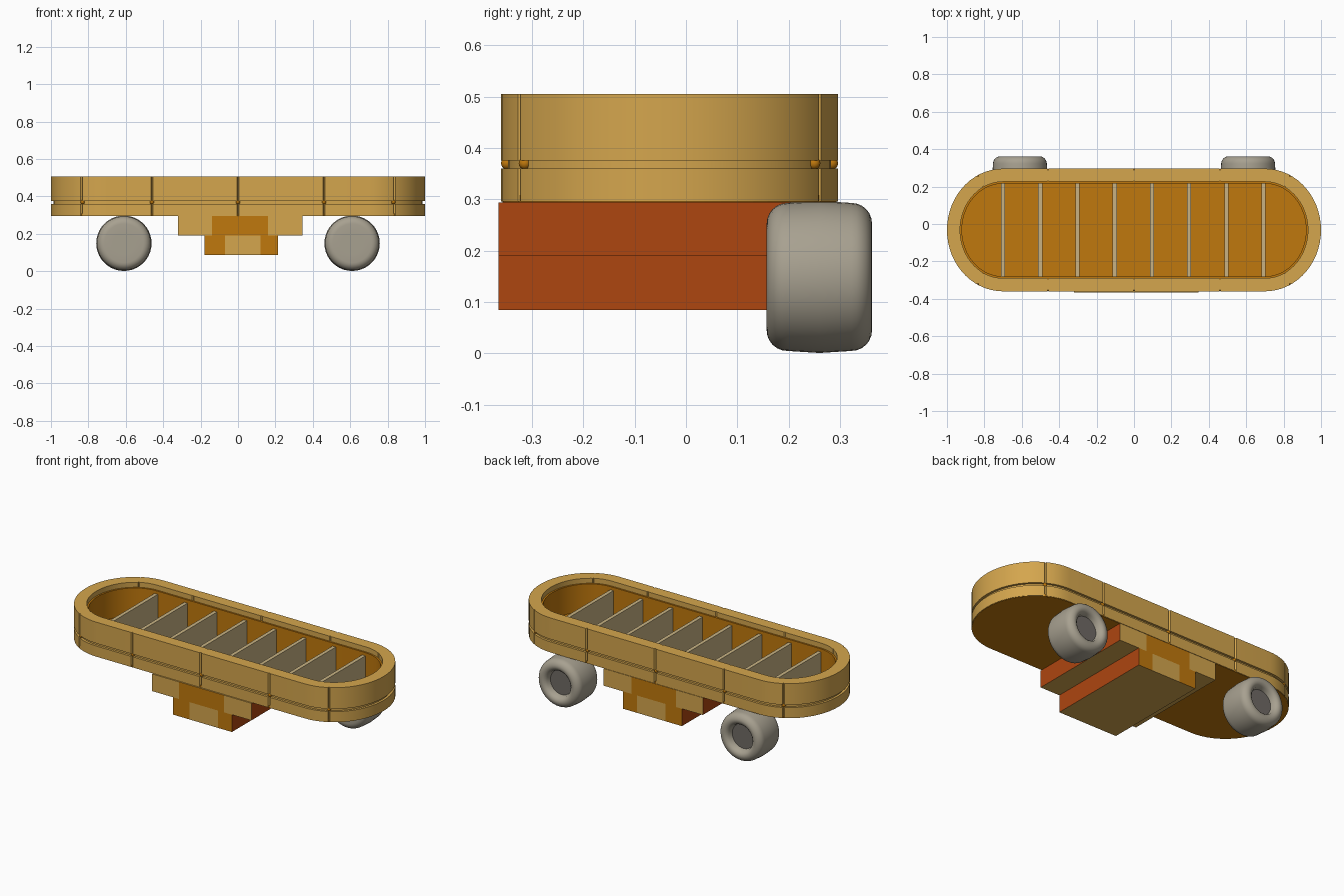
import bpy, bmesh
from math import sin, cos, radians, pi
from mathutils import Matrix

cube = bpy.data.objects.get("Cube")
if cube:
    bpy.data.objects.remove(cube, do_unlink=True)


def material(name, r, g, b):
    m = bpy.data.materials.new(name)
    m.use_nodes = True
    m.diffuse_color = (r, g, b, 1)
    m.node_tree.nodes["Principled BSDF"].inputs["Base Color"].default_value = (r, g, b, 1)
    return m


TAN = material("tan", 0.66, 0.38, 0.075)
ORANGE = material("orange", 0.53, 0.19, 0.004)
RUST = material("rust", 0.42, 0.061, 0.005)
SAND = material("sand", 0.58, 0.45, 0.23)
GREY = material("warm grey", 0.39, 0.355, 0.28)
DARK = material("dark grey", 0.16, 0.145, 0.13)

CY = -0.032            # middle of the tray in y
CX, RX, RY = 0.70, 0.30, 0.328
SEAMS = (-0.46, 0, 0.46)
SEAM_ANGLE = 63


def finish(bm, name, mats, smooth=None):
    bmesh.ops.recalc_face_normals(bm, faces=bm.faces)
    me = bpy.data.meshes.new(name)
    bm.to_mesh(me)
    bm.free()
    ob = bpy.data.objects.new(name, me)
    bpy.context.collection.objects.link(ob)
    for m in mats:
        me.materials.append(m)
    if smooth:
        bpy.ops.object.select_all(action='DESELECT')
        ob.select_set(True)
        bpy.context.view_layer.objects.active = ob
        bpy.ops.object.shade_smooth_by_angle(angle=radians(smooth))
    return ob


def box(name, x0, x1, y0, y1, z0, z1, *mats):
    bm = bmesh.new()
    bmesh.ops.create_cube(bm, size=1)
    bm.transform(Matrix.Translation(((x0 + x1) / 2, (y0 + y1) / 2, (z0 + z1) / 2))
                 @ Matrix.Diagonal((x1 - x0, y1 - y0, z1 - z0, 1)))
    return finish(bm, name, mats)


def half_path():
    """Right half of the outline, as (straight x, angle, is seam) from front to back."""
    front = []
    for s in SEAMS:
        front += [(s - 0.006, -90, False), (s, -90, True), (s + 0.006, -90, False)]
    arc = []
    for a in range(-90, 91, 6):
        if abs(abs(a) - SEAM_ANGLE) > 2:
            arc.append((CX, a, False))
    for s in (-SEAM_ANGLE, SEAM_ANGLE):
        arc += [(CX, s - 1, False), (CX, s, True), (CX, s + 1, False)]
    return front + sorted(arc, key=lambda p: p[1])


def outline(inset, notch=0):
    pts = []
    for turn in (1, -1):
        for x, a, seam in half_path():
            d = inset + (notch if seam else 0)
            t = radians(a)
            pts.append((turn * (x + (RX - d) * cos(t)), turn * (RY - d) * sin(t)))
    return [(x, y + CY) for x, y in pts]


def ring(name, profile, mat, notch=0):
    """Sweep a closed (inset, z) profile around the outline."""
    bm = bmesh.new()
    loops = []
    for inset, z in profile:
        n = notch if inset < 0.03 else -notch * 0.6
        loops.append([bm.verts.new((x, y, z)) for x, y in outline(inset, n)])
    for a, b in zip(loops, loops[1:] + loops[:1]):
        for i in range(len(a)):
            j = (i + 1) % len(a)
            bm.faces.new((a[i], a[j], b[j], b[i]))
    return finish(bm, name, [mat], 25)


# Tray wall with a groove around the outside and notched seams
ring("tray_wall", [(0, 0.296), (0, 0.36), (0.014, 0.36), (0.014, 0.376), (0, 0.376),
                   (0, 0.505), (0.07, 0.505), (0.07, 0.296)], TAN, 0.008)
ring("tray_liner", [(0.065, 0.3), (0.065, 0.475), (0.08, 0.475), (0.08, 0.3)], ORANGE)

# Floor plate
bm = bmesh.new()
low = bm.faces.new([bm.verts.new((x, y, 0.294)) for x, y in outline(0.003)])
top = bmesh.ops.extrude_face_region(bm, geom=[low])["geom"]
bmesh.ops.translate(bm, vec=(0, 0, 0.014),
                    verts=[v for v in top if isinstance(v, bmesh.types.BMVert)])
bm.faces.ensure_lookup_table()
if not any(abs(f.calc_center_median().z - 0.294) < 1e-4 for f in bm.faces):
    bm.faces.new([v for v in bm.verts if v.co.z < 0.3])
finish(bm, "tray_floor", [ORANGE])

# Small pegs where seams cross the groove
pegs = [(s, CY + side * (RY - 0.012)) for s in SEAMS for side in (-1, 1)]
t = radians(SEAM_ANGLE)
pegs += [(sx * (CX + (RX - 0.012) * cos(t)), CY + sy * (RY - 0.012) * sin(t))
         for sx in (-1, 1) for sy in (-1, 1)]
for x, y in pegs:
    bm = bmesh.new()
    bmesh.ops.create_uvsphere(bm, u_segments=12, v_segments=8, radius=0.012)
    bm.transform(Matrix.Translation((x, y, 0.37)))
    finish(bm, "seam_peg", [ORANGE], 60)

# Cross ribs
for i in range(8):
    x = -0.7 + i * 0.199
    box("rib", x - 0.011, x + 0.011, CY - 0.25, CY + 0.25, 0.306, 0.456, SAND)


def stepped_block(name, cuts, z0, z1, colours):
    """Block with vertical colour bands on its ends and rust sides."""
    bm = bmesh.new()
    bmesh.ops.create_cube(bm, size=1)
    y0, y1 = -0.365, 0.296
    bm.transform(Matrix.Translation(((cuts[0] + cuts[-1]) / 2, (y0 + y1) / 2, (z0 + z1) / 2))
                 @ Matrix.Diagonal((cuts[-1] - cuts[0], y1 - y0, z1 - z0, 1)))
    for c in cuts[1:-1]:
        bmesh.ops.bisect_plane(bm, geom=bm.verts[:] + bm.edges[:] + bm.faces[:],
                               plane_co=(c, 0, 0), plane_no=(1, 0, 0))
    bm.normal_update()
    for f in bm.faces:
        if abs(f.normal.x) > 0.5:
            f.material_index = 2
        elif abs(f.normal.y) > 0.5:
            x = f.calc_center_median().x
            f.material_index = colours[1 if cuts[1] < x < cuts[2] else 0]
    finish(bm, name, [TAN, ORANGE, RUST])


# Two blocks under the tray
stepped_block("upper_block", (-0.32, -0.14, 0.16, 0.345), 0.19, 0.294, (0, 1))
stepped_block("lower_block", (-0.18, -0.07, 0.12, 0.215), 0.085, 0.19, (1, 0))


# Wheels, turned around the y axis, with a recessed hub at the back
def wheel(x):
    R, r, y0, y1 = 0.148, 0.04, 0.157, 0.362
    prof = [(0, y0), (0.06, y0)]
    prof += [(R - 0.004 - r + r * sin(a), y0 + r - r * cos(a)) for a in (i * pi / 12 for i in range(7))]
    prof.append((R, (y0 + y1) / 2))
    prof += [(R - 0.004 - r + r * cos(a), y1 - r + r * sin(a)) for a in (i * pi / 12 for i in range(7))]
    prof += [(0.092, y1 - 0.004), (0.08, y1 - 0.015), (0.074, y1 - 0.04), (0, y1 - 0.04)]
    bm = bmesh.new()
    vs = [bm.verts.new((a, y, 0)) for a, y in prof]
    es = [bm.edges.new(p) for p in zip(vs, vs[1:])]
    bmesh.ops.spin(bm, geom=vs + es, cent=(0, 0, 0), axis=(0, 1, 0), angle=2 * pi, steps=40)
    bmesh.ops.remove_doubles(bm, verts=bm.verts, dist=1e-5)
    for f in bm.faces:
        if all(abs(v.co.y - (y1 - 0.04)) < 1e-4 and v.co.xz.length < 0.075 for v in f.verts):
            f.material_index = 1
    bm.transform(Matrix.Translation((x, 0, 0.149)))
    finish(bm, "wheel", [GREY, DARK], 40)


for x in (-0.61, 0.61):
    wheel(x)
